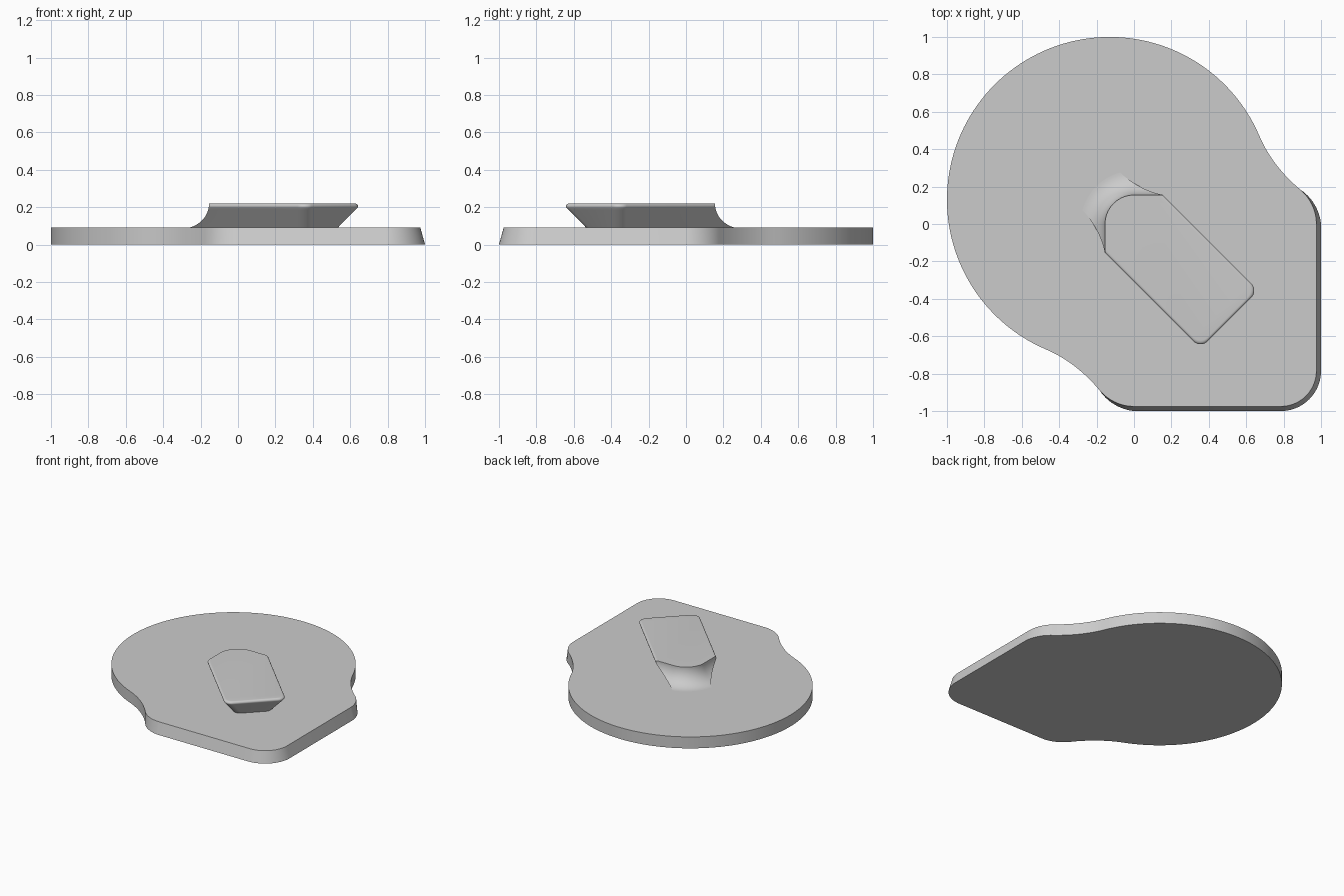
import bpy
import bmesh
from math import sin, cos, radians, sqrt

if "Cube" in bpy.data.objects:
    bpy.data.objects.remove(bpy.data.objects["Cube"])

BASE_TOP, TOP = 0.09, 0.22
FILLET = TOP - BASE_TOP

grey = bpy.data.materials.new("plain grey")
grey.use_nodes = True
colour = (0.6, 0.6, 0.6, 1)
grey.diffuse_color = colour
grey.node_tree.nodes["Principled BSDF"].inputs["Base Color"].default_value = colour


def arc(cx, cy, r, start, end, steps):
    """Points on an arc, angles in degrees."""
    angles = [radians(start + (end - start) * i / steps) for i in range(steps + 1)]
    return [(cx + r * cos(a), cy + r * sin(a)) for a in angles]


def loft(name, rings):
    """Closed solid through a stack of rings, each a list of 3D points."""
    bm = bmesh.new()
    loops = [[bm.verts.new(p) for p in ring] for ring in rings]
    n = len(loops[0])
    for low, high in zip(loops, loops[1:]):
        for i in range(n):
            j = (i + 1) % n
            bm.faces.new((low[i], low[j], high[j], high[i]))
    bm.faces.new(loops[0][::-1])
    bm.faces.new(loops[-1])
    bmesh.ops.recalc_face_normals(bm, faces=bm.faces)
    mesh = bpy.data.meshes.new(name)
    bm.to_mesh(mesh)
    bm.free()
    mesh.materials.append(grey)
    obj = bpy.data.objects.new(name, mesh)
    bpy.context.collection.objects.link(obj)
    bpy.ops.object.select_all(action='DESELECT')
    obj.select_set(True)
    bpy.context.view_layer.objects.active = obj
    bpy.ops.object.shade_smooth_by_angle(angle=radians(32))
    return obj


# Base plate: round disc flowing into a rounded square corner, drafted on the square side
def base_outline(draft, z):
    half = arc(-0.13, 0.13, 0.87, 135, 23, 48)
    start, control, end = half[-1], (0.739, 0.31), (0.889, 0.184)
    for i in range(1, 12):
        t = i / 12
        half.append(tuple((1 - t) ** 2 * a + 2 * t * (1 - t) * b + t * t * c
                          for a, b, c in zip(start, control, end)))
    for i in range(13):
        t = i / 12
        half += arc(0.735, 0, 0.24 + draft * t, 50 * (1 - t), 0, 1)[:1]
    half += arc(0.785, -0.785, 0.19 + draft, 0, -45, 10)
    mirrored = [(-y, -x) for x, y in half[-2:0:-1]]
    return [(x, y, z) for x, y in half + mirrored]


loft("base_plate", [base_outline(0.025, 0), base_outline(0, BASE_TOP)])


# Raised grip: undercut sides and front, scooped rear; u runs along the diagonal, v across it
def grip_outline(inset, rear, z):
    half_width = 0.219 - inset
    front = 0.722 - inset
    r = 0.055
    points = []
    for i in range(41):
        v = half_width * (i / 20 - 1)
        if abs(v) < rear / sqrt(2):
            u = -sqrt(rear * rear - v * v)
        else:
            u = abs(v) - rear * sqrt(2)
        points.append((u, v))
    points += arc(front - r, half_width - r, r, 90, 0, 8)
    points += arc(front - r, r - half_width, r, 0, -90, 8)
    return [((u + v) / sqrt(2), (v - u) / sqrt(2), z) for u, v in points]


rim = 0.015
lean = radians(35)
rim_inset = rim * (1 - cos(lean))
rim_z = TOP - rim - rim * sin(lean)


def rear_radius(z):
    drop = min(1, (TOP - z) / FILLET)
    return 0.155 + FILLET * (1 - sqrt(1 - drop * drop))


levels = []
for i in range(16):
    z = TOP - FILLET * sin(radians(90 - 79 * i / 15))
    levels.append((rim_inset + (rim_z - z) * 0.7, z))
for i in range(1, 8):
    a = -lean + (radians(90) + lean) * i / 7
    levels.append((rim * (1 - cos(a)), TOP - rim + rim * sin(a)))

rings = [grip_outline(inset, rear_radius(z), z) for inset, z in levels]
# Sink the foot of the grip slightly into the plate
rings.insert(0, [(x, y, BASE_TOP - 0.01) for x, y, z in rings[0]])
loft("raised_grip", rings)
